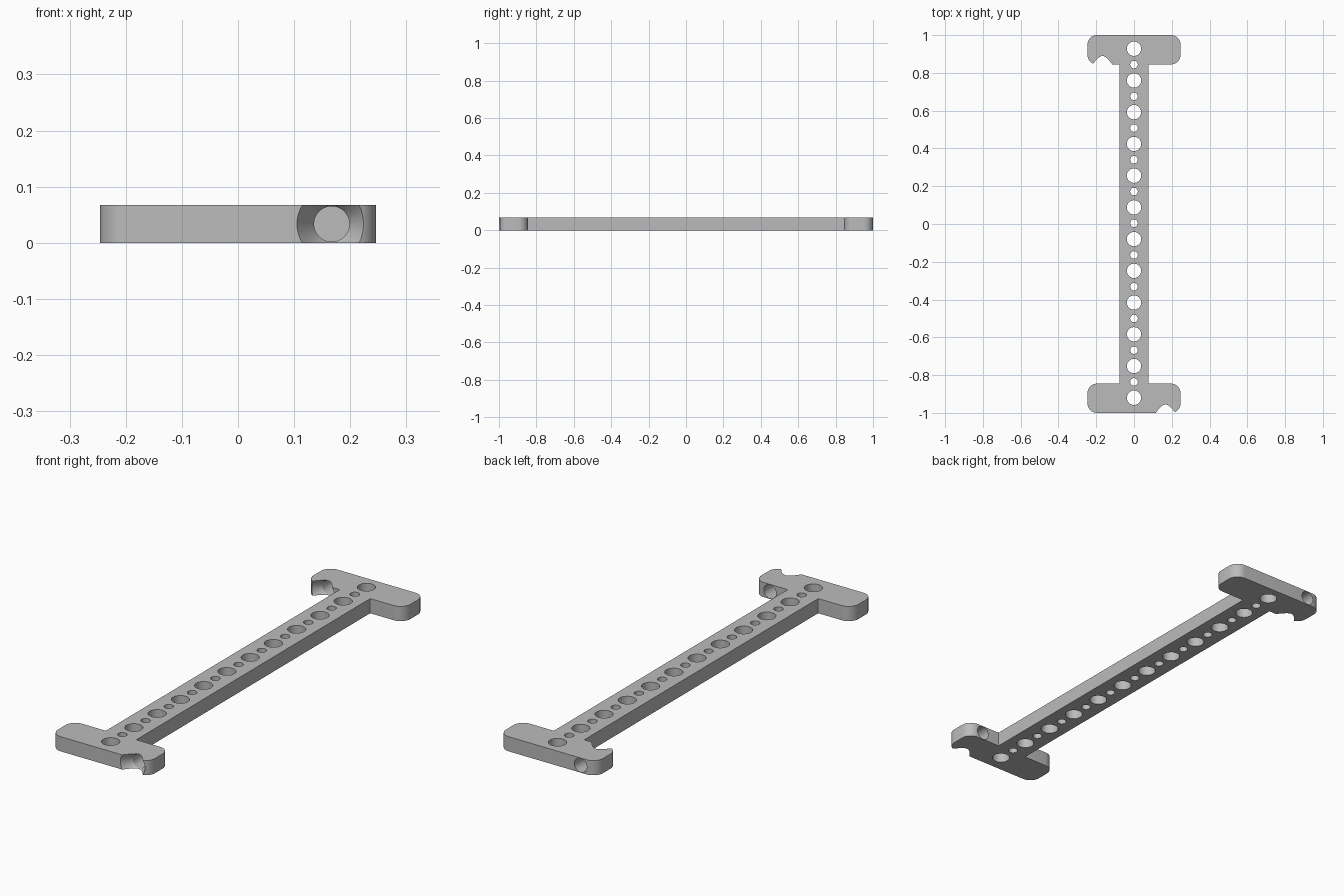
import bpy, bmesh
from math import sin, cos, pi
from mathutils import Matrix, Vector

THICK = 0.067        # plate thickness
MID = THICK / 2
HEAD_X, HEAD_IN = 0.246, 0.845
BEAM_X, CORNER = 0.077, 0.05
PITCH = 0.168        # spacing of the large holes
PORT_X = 0.167       # offset of the cross-drilled ports

if "Cube" in bpy.data.objects:
    bpy.data.objects.remove(bpy.data.objects["Cube"])

grey = bpy.data.materials.new("mid_grey")
grey.use_nodes = True
colour = (0.5, 0.5, 0.5, 1)
grey.diffuse_color = colour
grey.node_tree.nodes["Principled BSDF"].inputs["Base Color"].default_value = colour


def make_object(name, bm):
    bmesh.ops.recalc_face_normals(bm, faces=bm.faces)
    mesh = bpy.data.meshes.new(name)
    bm.to_mesh(mesh)
    bm.free()
    mesh.materials.append(grey)
    obj = bpy.data.objects.new(name, mesh)
    bpy.context.collection.objects.link(obj)
    return obj


def arc(cx, cy, start, steps=10):
    """Quarter turn, counter-clockwise."""
    return [(cx + CORNER * cos(start + pi / 2 * i / steps),
             cy + CORNER * sin(start + pi / 2 * i / steps)) for i in range(steps + 1)]


# I-shaped outline: one end, then the same turned half round
side = HEAD_X - CORNER
half = [(BEAM_X, HEAD_IN)]
half += arc(side, HEAD_IN + CORNER, -pi / 2)
half += arc(side, 1 - CORNER, 0)
half += arc(-side, 1 - CORNER, pi / 2)
half += arc(-side, HEAD_IN + CORNER, pi)
half += [(-BEAM_X, HEAD_IN)]
outline = half + [(-x, -y) for x, y in half]

bm = bmesh.new()
base = bm.faces.new([bm.verts.new((x, y, 0)) for x, y in outline])
top = bmesh.ops.extrude_face_region(bm, geom=[base])
bmesh.ops.translate(bm, vec=(0, 0, THICK),
                    verts=[v for v in top["geom"] if isinstance(v, bmesh.types.BMVert)])
plate = make_object("tie_plate", bm)


def cut(name, bm):
    """Subtract the cutter from the plate and discard it."""
    cutter = make_object(name, bm)
    cutter.hide_render = True
    mod = plate.modifiers.new(name, 'BOOLEAN')
    mod.operation = 'DIFFERENCE'
    mod.solver = 'EXACT'
    mod.object = cutter
    bpy.context.view_layer.objects.active = plate
    bpy.ops.object.modifier_apply(modifier=name)
    bpy.data.objects.remove(cutter)


# Row of alternating large and small vertical holes
bm = bmesh.new()
for i in range(23):
    y = (i - 11) * PITCH / 2 + 0.004
    radius = 0.038 if i % 2 == 0 else 0.02
    bmesh.ops.create_cone(bm, cap_ends=True, segments=40, radius1=radius, radius2=radius,
                          depth=0.2, matrix=Matrix.Translation((0, y, MID)))
cut("row_hole_cutter", bm)

# Flared ports through each head; profile is (radius, y) turned about the port axis
BORE, MOUTH, FLARE = 0.0315, 0.062, 0.048
slope = (MOUTH - BORE) / FLARE
for name, turn, mouth in (("front", 1, -1), ("back", -1, HEAD_IN)):
    profile = [(0, mouth - 0.02), (MOUTH + 0.02 * slope, mouth - 0.02),
               (BORE, mouth + FLARE), (BORE, mouth + 0.2), (0, mouth + 0.2)]
    bm = bmesh.new()
    verts = [bm.verts.new((turn * PORT_X + r, y, MID)) for r, y in profile]
    edges = [bm.edges.new(pair) for pair in zip(verts, verts[1:])]
    bmesh.ops.spin(bm, geom=verts + edges, cent=(turn * PORT_X, 0, MID), axis=(0, 1, 0),
                   angle=2 * pi, steps=64)
    bmesh.ops.remove_doubles(bm, verts=bm.verts, dist=1e-5)
    cut(name + "_port_cutter", bm)

# Smooth the curved walls, keep the rims sharp
bpy.ops.object.select_all(action='DESELECT')
plate.select_set(True)
bpy.context.view_layer.objects.active = plate
bpy.ops.object.shade_smooth_by_angle(angle=pi / 6)
